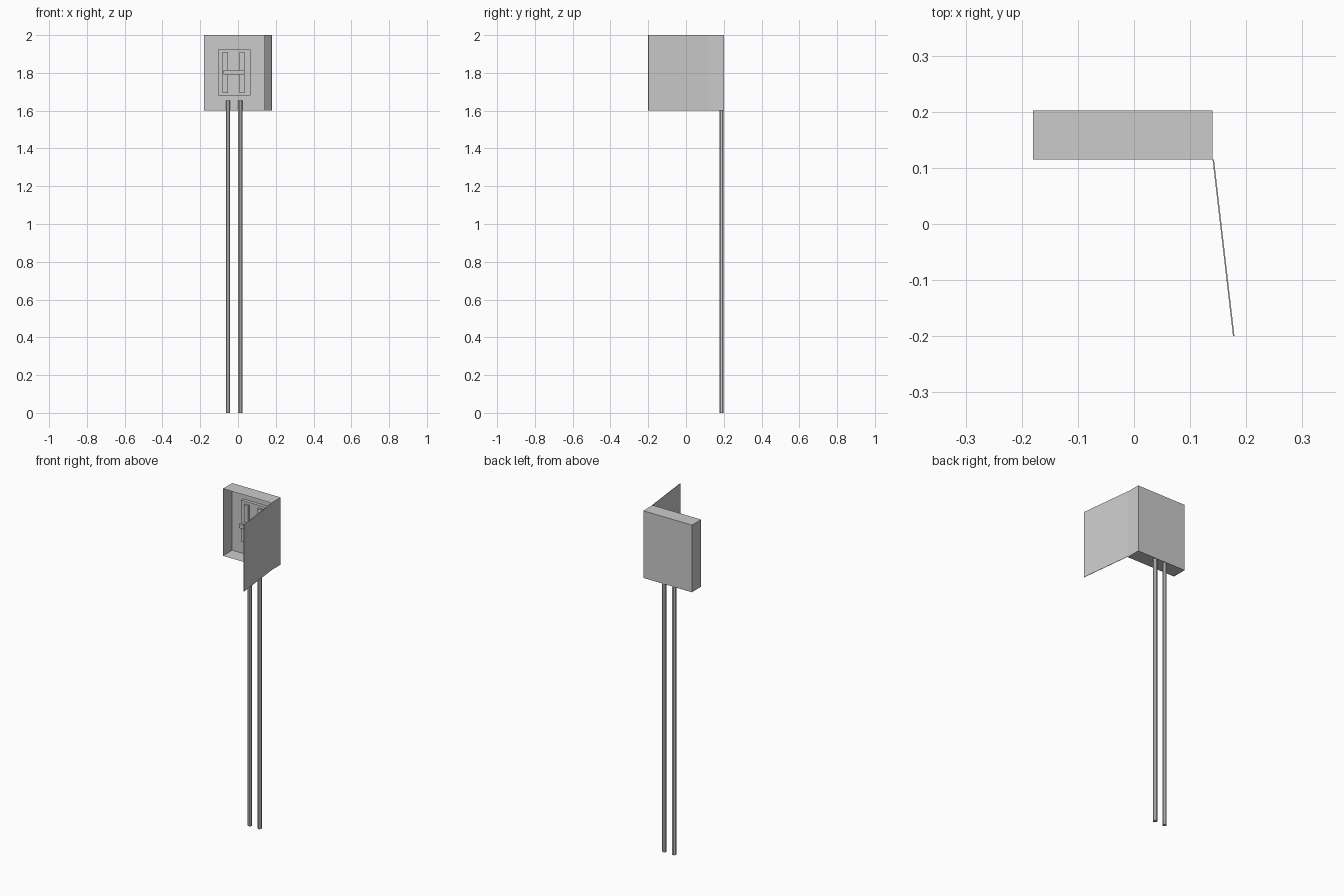
import bpy, bmesh
from math import radians
from mathutils import Vector

if "Cube" in bpy.data.objects:
    bpy.data.objects.remove(bpy.data.objects["Cube"])


def obj_from(bm, name):
    me = bpy.data.meshes.new(name)
    bm.to_mesh(me)
    bm.free()
    ob = bpy.data.objects.new(name, me)
    bpy.context.collection.objects.link(ob)
    return ob


def box(name, lo, hi, open_front=False):
    lo, hi = Vector(lo), Vector(hi)
    bm = bmesh.new()
    bmesh.ops.create_cube(bm, size=1)
    bmesh.ops.scale(bm, vec=hi - lo, verts=bm.verts)
    bmesh.ops.translate(bm, vec=(lo + hi) / 2, verts=bm.verts)
    if open_front:
        bm.normal_update()
        front = [f for f in bm.faces if f.normal.y < -0.9]
        bmesh.ops.delete(bm, geom=front, context='FACES')
    return obj_from(bm, name)


# open-fronted sheet metal enclosure
box("enclosure", (-0.18, 0.115, 1.6), (0.14, 0.202, 2.0), True)

# door swung open about the right front edge
hinge, tip = Vector((0.14, 0.115, 0)), Vector((0.1765, -0.2, 0))
bm = bmesh.new()
side = Vector((0.0025, 0.0003, 0))
base = bm.faces.new([bm.verts.new(p + Vector((0, 0, 1.602)))
                     for p in (hinge, tip, tip + side, hinge + side)])
ext = bmesh.ops.extrude_face_region(bm, geom=[base], use_keep_orig=True)
top = [v for v in ext["geom"] if isinstance(v, bmesh.types.BMVert)]
bmesh.ops.translate(bm, vec=(0, 0, 0.398), verts=top)
bmesh.ops.recalc_face_normals(bm, faces=bm.faces)
obj_from(bm, "door")

# switch base plate
box("switch_plate", (-0.107, 0.183, 1.68), (0.066, 0.202, 1.925))

# contact rails and lever arms
for label, x in (("left", -0.0675), ("right", 0.0215)):
    box(label + "_rail", (x - 0.0135, 0.170, 1.694), (x + 0.0135, 0.184, 1.91))
    box(label + "_lever_arm", (x - 0.006, 0.128, 1.792), (x + 0.006, 0.175, 1.808))

# lever crossbar
box("lever_handle", (-0.077, 0.12, 1.791), (0.034, 0.135, 1.814))

# conduits running from the ground up into the enclosure
for label, x in (("left", -0.0535), ("right", 0.0115)):
    bpy.ops.mesh.primitive_cylinder_add(vertices=8, radius=0.0122, depth=1.655,
                                        location=(x, 0.188, 0.8275),
                                        rotation=(0, 0, radians(22.5)))
    bpy.context.object.name = label + "_conduit"
